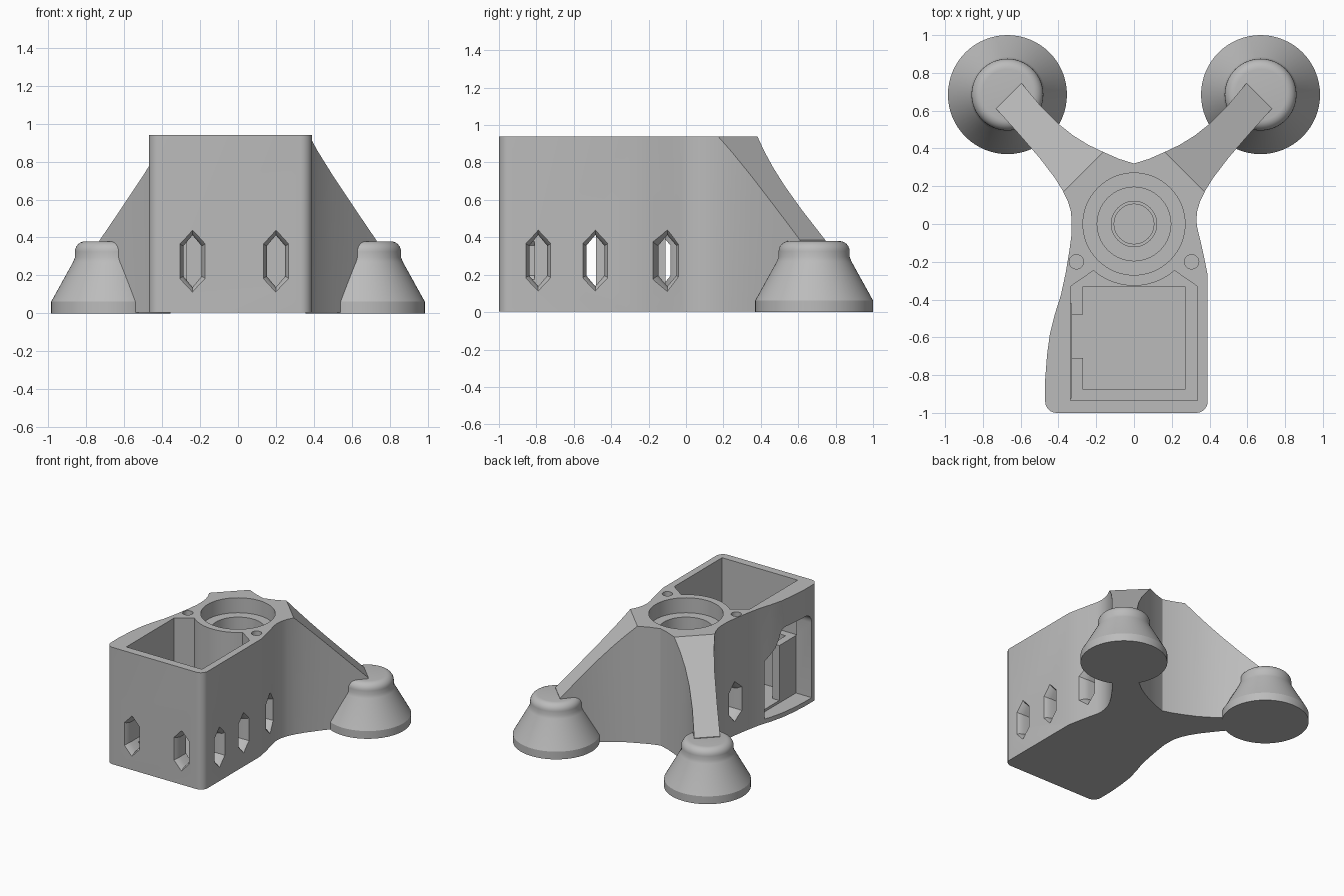
import bpy, bmesh, math
from mathutils import Matrix, Vector

cube = bpy.data.objects.get("Cube")
if cube:
    bpy.data.objects.remove(cube, do_unlink=True)

grey = bpy.data.materials.new("plain grey")
grey.use_nodes = True
grey.diffuse_color = (0.5, 0.5, 0.5, 1)
grey.node_tree.nodes["Principled BSDF"].inputs["Base Color"].default_value = (0.5, 0.5, 0.5, 1)


def make(name, bm):
    bmesh.ops.recalc_face_normals(bm, faces=bm.faces)
    mesh = bpy.data.meshes.new(name)
    bm.to_mesh(mesh)
    bm.free()
    mesh.materials.append(grey)
    obj = bpy.data.objects.new(name, mesh)
    bpy.context.collection.objects.link(obj)
    return obj


def loft(name, rings):
    """Closed solid through rings of equal point count."""
    bm = bmesh.new()
    rows = [[bm.verts.new(p) for p in ring] for ring in rings]
    n = len(rows[0])
    for a, b in zip(rows, rows[1:]):
        for i in range(n):
            j = (i + 1) % n
            bm.faces.new((a[i], a[j], b[j], b[i]))
    bm.faces.new(rows[0])
    bm.faces.new(rows[-1])
    return make(name, bm)


def prism(name, pts, z0, z1, matrix=Matrix()):
    return loft(name, [[matrix @ Vector((x, y, z)) for x, y in pts] for z in (z0, z1)])


def box(name, x0, x1, y0, y1, z0, z1):
    return prism(name, [(x0, y0), (x1, y0), (x1, y1), (x0, y1)], z0, z1)


def revolve(name, profile, center, steps=64):
    """Solid of revolution; the profile starts and ends on the axis."""
    bm = bmesh.new()
    verts = [bm.verts.new((r, 0, z)) for r, z in profile]
    edges = [bm.edges.new(pair) for pair in zip(verts, verts[1:])]
    bmesh.ops.spin(bm, geom=verts + edges, axis=(0, 0, 1), cent=(0, 0, 0),
                   angle=math.tau, steps=steps, use_merge=True)
    bmesh.ops.remove_doubles(bm, verts=bm.verts, dist=0.0005)
    bmesh.ops.translate(bm, verts=bm.verts, vec=(center[0], center[1], 0))
    return make(name, bm)


def arc(cx, cy, r, a0, a1, n):
    angles = [math.radians(a0 + (a1 - a0) * i / n) for i in range(n + 1)]
    return [(cx + r * math.cos(a), cy + r * math.sin(a)) for a in angles]


def cut(target, cutter):
    cutter.hide_render = True
    mod = target.modifiers.new("cut", 'BOOLEAN')
    mod.operation = 'DIFFERENCE'
    mod.solver = 'EXACT'
    mod.object = cutter
    bpy.context.view_layer.objects.active = target
    bpy.ops.object.modifier_apply(modifier=mod.name)
    bpy.data.objects.remove(cutter, do_unlink=True)


def smooth(obj, angle):
    bpy.ops.object.select_all(action='DESELECT')
    obj.select_set(True)
    bpy.context.view_layer.objects.active = obj
    bpy.ops.object.shade_smooth_by_angle(angle=math.radians(angle))


def slot(x, y, heading):
    """Pointed vent slot with a flared mouth, cut inward along the heading."""
    rot = Matrix.Translation((x, y, 0.275)) @ Matrix.Rotation(math.radians(heading), 4, 'Z')
    rings = []
    for depth, w, h, side in ((-0.02, 0.078, 0.18, 0.1), (0.015, 0.058, 0.15, 0.085),
                              (0.05, 0.048, 0.137, 0.08), (0.19, 0.048, 0.137, 0.08)):
        hexagon = ((0, -h), (w, -side), (w, side), (0, h), (-w, side), (-w, -side))
        rings.append([rot @ Vector((u, depth, v)) for u, v in hexagon])
    return loft("slot_cutter", rings)


# Body: box, waist and two arms in one outline
waist_and_arm = [(0.33, 0.02), (0.335, 0.07), (0.35, 0.12), (0.378, 0.178), (0.42, 0.245),
                 (0.5, 0.35), (0.61, 0.477), (0.73, 0.61), (0.595, 0.745), (0.49, 0.62),
                 (0.4, 0.53), (0.32, 0.467), (0.24, 0.418), (0.16, 0.38), (0.08, 0.345)]
outline = arc(-0.41, -0.94, 0.06, 180, 270, 6) + arc(0.33, -0.94, 0.06, 270, 360, 6)
outline += [(0.39, -0.27), (0.372, -0.18), (0.352, -0.09), (0.335, -0.02)]
outline += waist_and_arm + [(0, 0.32)] + [(-x, y) for x, y in reversed(waist_and_arm)]
outline += [(-0.33, -0.05), (-0.342, -0.14), (-0.362, -0.26), (-0.388, -0.38),
            (-0.42, -0.48), (-0.445, -0.58), (-0.46, -0.69), (-0.47, -0.82)]
body = prism("body", outline, 0.004, 0.94)

# Sloping arm tops
wedge = [(0.285, 1.039), (1.0, 0.333), (1.0, 1.2)]
for side in (1, -1):
    along = Vector((side, 1, 0)).normalized()
    across = Vector((-along.y, along.x, 0))
    basis = Matrix((along, (0, 0, 1), across)).transposed().to_4x4()
    cut(body, prism("slope_cutter", wedge, -0.45, 0.45, basis))

# Rear socket with stepped bore
cut(body, revolve("bore_cutter", [(0, 0.04), (0.105, 0.04), (0.105, 0.05), (0.12, 0.05),
                                  (0.12, 0.06), (0.195, 0.06), (0.195, 0.82),
                                  (0.27, 0.82), (0.27, 1.0), (0, 1.0)], (0, 0)))

# Front compartment: wide upper part curving round the socket, narrower well below
upper = [(-0.335, -0.935), (0.335, -0.935), (0.335, -0.33)]
upper += arc(0, 0, 0.327, -49, -131, 14) + [(-0.335, -0.33)]
cut(body, prism("upper_cutter", upper, 0.5, 1.0))
cut(body, box("well_cutter", -0.27, 0.27, -0.875, -0.331, 0.06, 0.52))

# Side opening with rounded top, and the window behind it
turn = Matrix(((0, 0, 1), (1, 0, 0), (0, 1, 0))).to_4x4()
opening = [(-0.92, 0.04), (-0.42, 0.04), (-0.42, 0.5), (-0.52, 0.58)]
opening += arc(-0.62, 0.66, 0.06, 0, 90, 5) + arc(-0.84, 0.64, 0.08, 90, 180, 6)
cut(body, prism("opening_cutter", opening, -0.6, -0.33, turn))
cut(body, box("window_cutter", -0.4, -0.25, -0.71, -0.48, 0.06, 0.55))

# Screw holes
for side in (1, -1):
    cut(body, revolve("hole_cutter", [(0, 0.7), (0.038, 0.7), (0.038, 1), (0, 1)],
                      (side * 0.305, -0.2), 24))

# Vent slots: front pair, three on one side, one on the other
for x, y, heading in ((-0.24, -1, 0), (0.2, -1, 0), (0.39, -0.79, 90), (0.39, -0.485, 90),
                      (0.352, -0.1, 90), (-0.342, -0.13, -90)):
    cut(body, slot(x, y, heading))
smooth(body, 22)

# Feet: flared cups with a rounded cap
foot_profile = [(0, 0), (0.315, 0), (0.315, 0.062), (0.2, 0.27), (0.19, 0.295), (0.19, 0.325)]
foot_profile += arc(0.135, 0.325, 0.055, 15, 90, 5) + [(0, 0.38)]
for side, name in ((1, "left_foot"), (-1, "right_foot")):
    smooth(revolve(name, foot_profile, (side * 0.67, 0.685)), 25)
